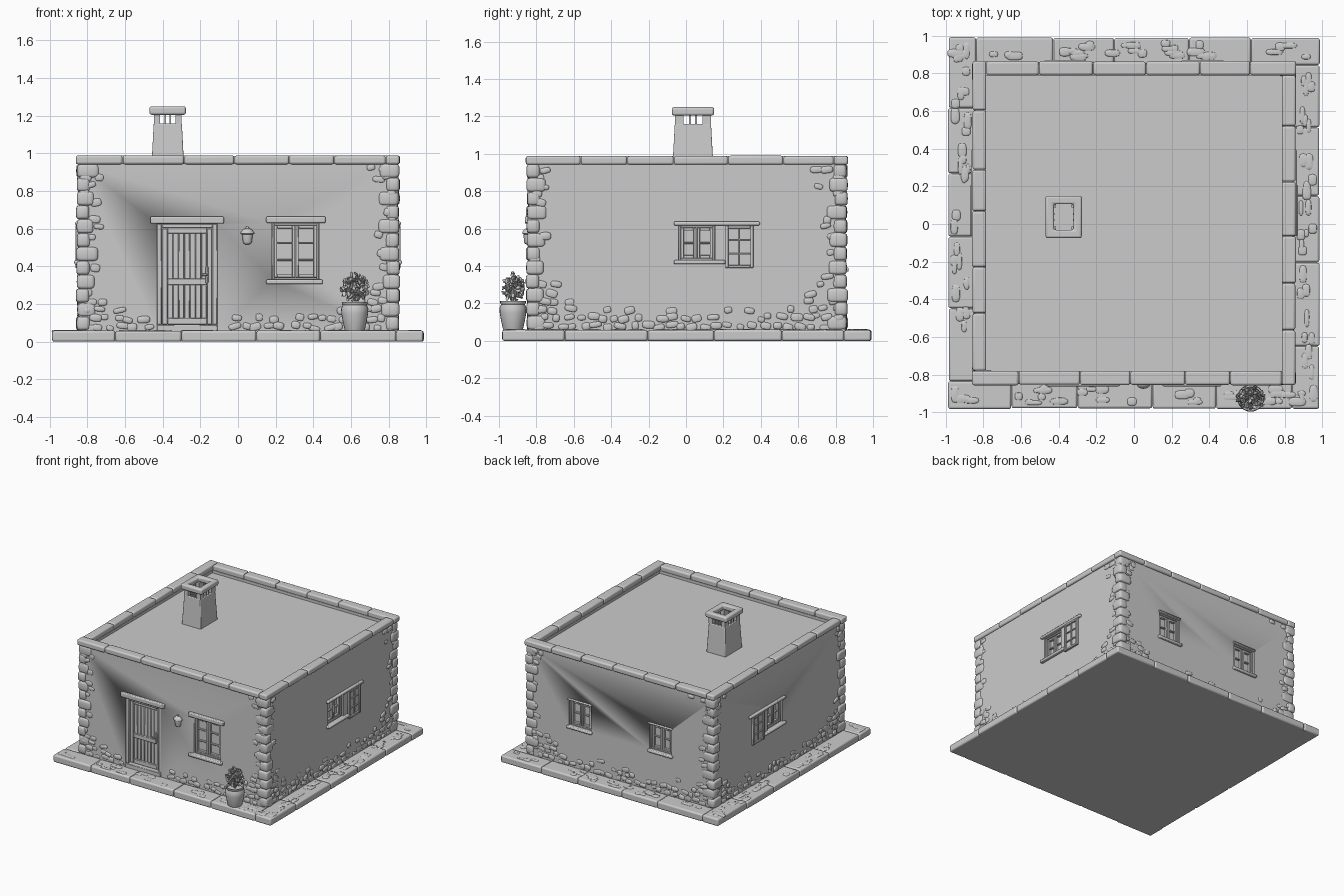
import bpy, bmesh, math, random
from mathutils import Matrix, Vector, Euler

if "Cube" in bpy.data.objects:
    bpy.data.objects.remove(bpy.data.objects["Cube"])

random.seed(4)
W = 0.845                                   # wall plane distance from centre
SIDES = {"front": 0, "right": 90, "back": 180, "left": -90}


def side_matrix(side):
    return Matrix.Translation((0, 0.005, 0)) @ Matrix.Rotation(math.radians(SIDES[side]), 4, 'Z')


def box(bm, x0, x1, y0, y1, z0, z1, M=Matrix()):
    S = Matrix.Diagonal((abs(x1 - x0), abs(y1 - y0), abs(z1 - z0), 1))
    T = Matrix.Translation(((x0 + x1) / 2, (y0 + y1) / 2, (z0 + z1) / 2))
    return bmesh.ops.create_cube(bm, size=1, matrix=M @ T @ S)["verts"]


def wbox(bm, side, u0, u1, d0, d1, z0, z1):
    """Box in wall coordinates: u along the wall, d outward from the plaster."""
    if side == "left":                      # left wall mirrors the right wall
        u0, u1 = -u1, -u0
    return box(bm, u0, u1, -W - d1, -W - d0, z0, z1, side_matrix(side))


def make(name, bm, bevel=0.0, segs=2, angle=40):
    bmesh.ops.recalc_face_normals(bm, faces=bm.faces)
    me = bpy.data.meshes.new(name)
    bm.to_mesh(me)
    bm.free()
    ob = bpy.data.objects.new(name, me)
    bpy.context.collection.objects.link(ob)
    if bevel:
        m = ob.modifiers.new("bevel", 'BEVEL')
        m.width, m.segments, m.limit_method = bevel, segs, 'ANGLE'
    bpy.ops.object.select_all(action='DESELECT')
    ob.select_set(True)
    bpy.context.view_layer.objects.active = ob
    bpy.ops.object.shade_smooth_by_angle(angle=math.radians(angle))
    return ob


def blob(bm, centre, half, M=Matrix(), sub=2, power=0.6, rot=None):
    """Rounded stone: an icosphere pushed towards a box."""
    vs = bmesh.ops.create_icosphere(bm, subdivisions=sub, radius=1)["verts"]
    for v in vs:
        p = Vector([math.copysign(abs(c) ** power, c) * h for c, h in zip(v.co, half)])
        if rot:
            p.rotate(rot)
        v.co = M @ (p + Vector(centre))


def lathe(name, profile, centre, scale_y=1.0, steps=24):
    bm = bmesh.new()
    rings = [[bm.verts.new((centre[0] + r * math.cos(a), centre[1] + scale_y * r * math.sin(a), z))
              for a in (2 * math.pi * i / steps for i in range(steps))] for r, z in profile]
    for a, b in zip(rings, rings[1:]):
        for i in range(steps):
            j = (i + 1) % steps
            bm.faces.new((a[i], a[j], b[j], b[i]))
    bm.faces.new(rings[0])
    bm.faces.new(rings[-1])
    return make(name, bm)


def stone_ring(name, inner, outer, z0, z1, n, bevel):
    """Square ring of blocks, each side running into the next."""
    bm = bmesh.new()
    for side in SIDES:
        a, b = -outer, inner
        cuts = [a] + [a + (b - a) * (i + random.uniform(-.15, .15)) / n for i in range(1, n)] + [b]
        for u0, u1 in zip(cuts, cuts[1:]):
            e = random.uniform(0, .005)
            box(bm, u0 + .001, u1 - .001, -outer + e, -inner, z0, z1 - random.uniform(0, .003), side_matrix(side))
    return make(name, bm, bevel, 3)


# paved base slab
bm = bmesh.new()
box(bm, -.97, .97, -.965, .975, 0, .052)
make("base_slab", bm)
stone_ring("base_paving", .84, .988, 0, .06, 5, .012)
bm = bmesh.new()
for side in SIDES:
    for i in range(32):
        blob(bm, (random.uniform(-.95, .95), random.uniform(-.955, -.88), .055),
             (random.uniform(.02, .05), random.uniform(.012, .025), .008), side_matrix(side))
make("paving_stones", bm)

# walls with openings and a sunken flat roof
openings = [("front", -.43, -.11, .05, .625), ("front", .18, .43, .33, .63),
            ("right", -.045, .15, .43, .617), ("left", -.045, .15, .43, .617),
            ("back", -.465, -.265, .39, .60), ("back", .265, .465, .39, .60)]
bm = bmesh.new()
box(bm, -W, W, -W + .005, W + .005, .03, .947)
walls = make("walls", bm)
bm = bmesh.new()
for side, u0, u1, z0, z1 in openings:
    wbox(bm, side, u0, u1, -.06, .1, z0, z1)
box(bm, -.785, .785, -.78, .79, .925, 1.1)
cutter = make("opening_cutter", bm)
cutter.hide_render = True
cutter.hide_viewport = False
mod = walls.modifiers.new("openings", 'BOOLEAN')
mod.object, mod.operation, mod.solver = cutter, 'DIFFERENCE', 'EXACT'
bpy.ops.object.select_all(action='DESELECT')
bpy.context.view_layer.objects.active = walls
walls.select_set(True)
bpy.ops.object.modifier_apply(modifier="openings")
bpy.data.objects.remove(cutter)
stone_ring("parapet", .785, .862, .942, .99, 6, .012)

# corner stones
bm = bmesh.new()
for sx in (-1, 1):
    for sy in (-1, 1):
        z = .06
        for i in range(12):
            h = .885 / 12
            long = random.uniform(.045, .06)
            hx, hy = (long, .036) if i % 2 else (.036, long)
            out = random.uniform(.852, .862)
            blob(bm, (sx * (out - hx), sy * (out - hy) + .005, z + h / 2), (hx, hy, h * .52), sub=3, power=.45)
            z += h
make("corner_stones", bm, angle=60)

# exposed rubble along the foot and edges of each wall
bm = bmesh.new()
for side in SIDES:
    M = side_matrix(side)
    for row in range(20):
        for col in range(26):
            u = -.8 + col * .064 + random.uniform(-.02, .02) + (row % 2) * .03
            z = .08 + row * .044 + random.uniform(-.01, .01)
            if abs(u) > .82 or (abs(u) / .77) ** 4 + (abs(z - .58) / .43) ** 4 < 1 + random.uniform(-.25, .5):
                continue
            if side == "front" and -.47 < u < -.07 and z < .7:
                continue
            blob(bm, (u, -W + .002, z), (random.uniform(.018, .036), random.uniform(.006, .013), random.uniform(.014, .022)),
                 M, rot=Euler((0, random.uniform(-.3, .3), 0)))
make("wall_rubble", bm, angle=60)


def lattice(bm, side, u0, u1, z0, z1, d0, d1, cols, rows, t=.016, bar=.009):
    """Glazed leaf: border, glazing bars and a pane."""
    for a, b in ((u0, u0 + t), (u1 - t, u1)):
        wbox(bm, side, a, b, d0, d1, z0, z1)
    for a, b in ((z0, z0 + t), (z1 - t, z1)):
        wbox(bm, side, u0 + t, u1 - t, d0, d1, a, b)
    for i in range(1, cols):
        u = u0 + (u1 - u0) * i / cols
        wbox(bm, side, u - bar / 2, u + bar / 2, d0, d1 - .003, z0 + t, z1 - t)
    for i in range(1, rows):
        z = z0 + (z1 - z0) * i / rows
        wbox(bm, side, u0 + t, u1 - t, d0, d1 - .004, z - bar / 2, z + bar / 2)
    wbox(bm, side, u0 + t / 2, u1 - t / 2, d0, d0 + .005, z0 + t / 2, z1 - t / 2)


# windows: frame, two leaves
for k, (side, u0, u1, z0, z1) in enumerate(openings[1:]):
    rows = 3 if side == "front" else 2
    bm = bmesh.new()
    f, mid = .012, (u0 + u1) / 2
    wbox(bm, side, u0, u0 + f, -.06, -.012, z0, z1)
    wbox(bm, side, u1 - f, u1, -.06, -.012, z0, z1)
    wbox(bm, side, u0 + f, u1 - f, -.06, -.012, z1 - f, z1)
    wbox(bm, side, u0 + f, u1 - f, -.06, -.012, z0, z0 + f)
    lattice(bm, side, u0 + f, mid - .001, z0 + f, z1 - f, -.045, -.02, 1, rows)
    lattice(bm, side, mid + .001, u1 - f, z0 + f, z1 - f, -.045, -.02, 1, rows)
    make(f"{side}_window_{k}", bm, .002, 1)

# lintels and sills
bm = bmesh.new()
wbox(bm, "front", -.465, -.075, -.02, .022, .627, .665)
wbox(bm, "front", .15, .465, -.02, .022, .63, .665)
wbox(bm, "front", .15, .45, -.05, .022, .305, .33)
for s in ("left", "right"):
    wbox(bm, s, -.07, .39, -.02, .02, .617, .638)
    wbox(bm, s, -.07, .205, -.05, .025, .41, .432)
for c in (-.365, .365):
    wbox(bm, "back", c - .112, c + .112, -.05, .02, .37, .392)
    wbox(bm, "back", c - .108, c + .108, -.02, .012, .598, .612)
make("lintels_and_sills", bm, .007, 2)

# opened glazed leaves on the side walls
for s in ("left", "right"):
    bm = bmesh.new()
    lattice(bm, s, .205, .355, .39, .617, .0, .018, 2, 3)
    make(f"{s}_open_leaf", bm, .002, 1)

# door
bm = bmesh.new()
wbox(bm, "front", -.43, -.11, -.06, .008, .05, .09)
for a, b in ((-.43, -.405), (-.135, -.11)):
    wbox(bm, "front", a, b, -.06, -.004, .09, .625)
wbox(bm, "front", -.405, -.135, -.06, -.004, .603, .625)
for a, b in ((-.403, -.375), (-.165, -.137)):
    wbox(bm, "front", a, b, -.055, -.022, .092, .602)
for z in (.092, .30, .575):
    wbox(bm, "front", -.375, -.165, -.055, -.024, z, z + .035)
for i in range(7):
    wbox(bm, "front", -.375 + i * .03, -.346 + i * .03, -.055, -.034 - random.uniform(0, .003), .1, .6)
wbox(bm, "front", -.172, -.158, -.03, -.014, .31, .40)
wbox(bm, "front", -.195, -.16, -.012, -.002, .35, .362)
wbox(bm, "front", -.169, -.16, -.02, -.002, .35, .362)
make("door", bm, .003, 1)

# chimney: hollow tapered stack, posts, open cap
bm = bmesh.new()
cx, cy = -.373, .037
vs = box(bm, -.46, -.286, -.073, .147, .92, 1.16)
for v in vs:
    if v.co.z > 1.1:
        v.co.x, v.co.y = cx + (v.co.x - cx) * .86, cy + (v.co.y - cy) * .88
bm.normal_update()
top = [f for f in bm.faces if f.normal.z > .9]
bmesh.ops.inset_region(bm, faces=top, thickness=.025)
for v in top[0].verts:
    v.co.z = 1.16
low = bmesh.ops.extrude_face_region(bm, geom=top)["geom"]
bmesh.ops.translate(bm, vec=(0, 0, -.15), verts=[g for g in low if isinstance(g, bmesh.types.BMVert)])
bmesh.ops.delete(bm, geom=top, context='FACES')
make("chimney_stack", bm, .006, 2)
bm = bmesh.new()
for sx in (-1, 1):
    for sy in (-1, 1):
        x, y = cx + sx * .057, cy + sy * .073
        box(bm, x - .017, x + .017, y - .023, y + .023, 1.155, 1.21)
    for t in (-.016, .016):
        box(bm, cx + sx * .06 - .011, cx + sx * .06 + .011, cy + t - .005, cy + t + .005, 1.155, 1.21)
        box(bm, cx + t * .85 - .004, cx + t * .85 + .004, cy + sx * .082 - .011, cy + sx * .082 + .011, 1.155, 1.21)
make("chimney_posts", bm)
bm = bmesh.new()
x0, x1, y0, y1 = -.47, -.277, -.075, .15
corners = lambda e, z: [bm.verts.new(p) for p in ((x0 + e, y0 + e, z), (x1 - e, y0 + e, z), (x1 - e, y1 - e, z), (x0 + e, y1 - e, z))]
loops = [corners(0, 1.205), corners(0, 1.25), corners(.044, 1.25), corners(.044, 1.205)]
for k in range(4):
    a, b = loops[k], loops[(k + 1) % 4]
    for i in range(4):
        bm.faces.new((a[i], a[(i + 1) % 4], b[(i + 1) % 4], b[i]))
make("chimney_cap", bm, .012, 3)

# wall lamp
lathe("wall_lamp", [(.008, .515), (.02, .522), (.024, .53), (.028, .57), (.037, .574),
                    (.035, .582), (.02, .598), (.008, .602), (.006, .612)], (.05, -.848), .75, 16)

# pot and plant
px, py = .62, -.925
lathe("flower_pot", [(.05, .055), (.054, .065), (.064, .11), (.071, .15), (.072, .175), (.064, .195),
                     (.068, .2), (.069, .212), (.06, .212), (.056, .195), (.01, .195)], (px, py))
bm = bmesh.new()
for i in range(170):
    d = Vector([random.gauss(0, 1) for _ in range(3)]).normalized() * random.uniform(.45, 1)
    s = random.uniform(.012, .019)
    blob(bm, (px + d.x * .075, py + d.y * .06, .287 + d.z * .075), (s, s * .7, s * .3), sub=1, power=1,
         rot=Euler([random.uniform(0, 6.28) for _ in range(3)]))
for i in range(7):
    a = i * .9
    box(bm, -.004, .004, -.004, .004, 0, .1,
        Matrix.Translation((px, py, .19)) @ Euler((.35 * math.sin(a), .35 * math.cos(a), 0)).to_matrix().to_4x4())
make("plant", bm)
